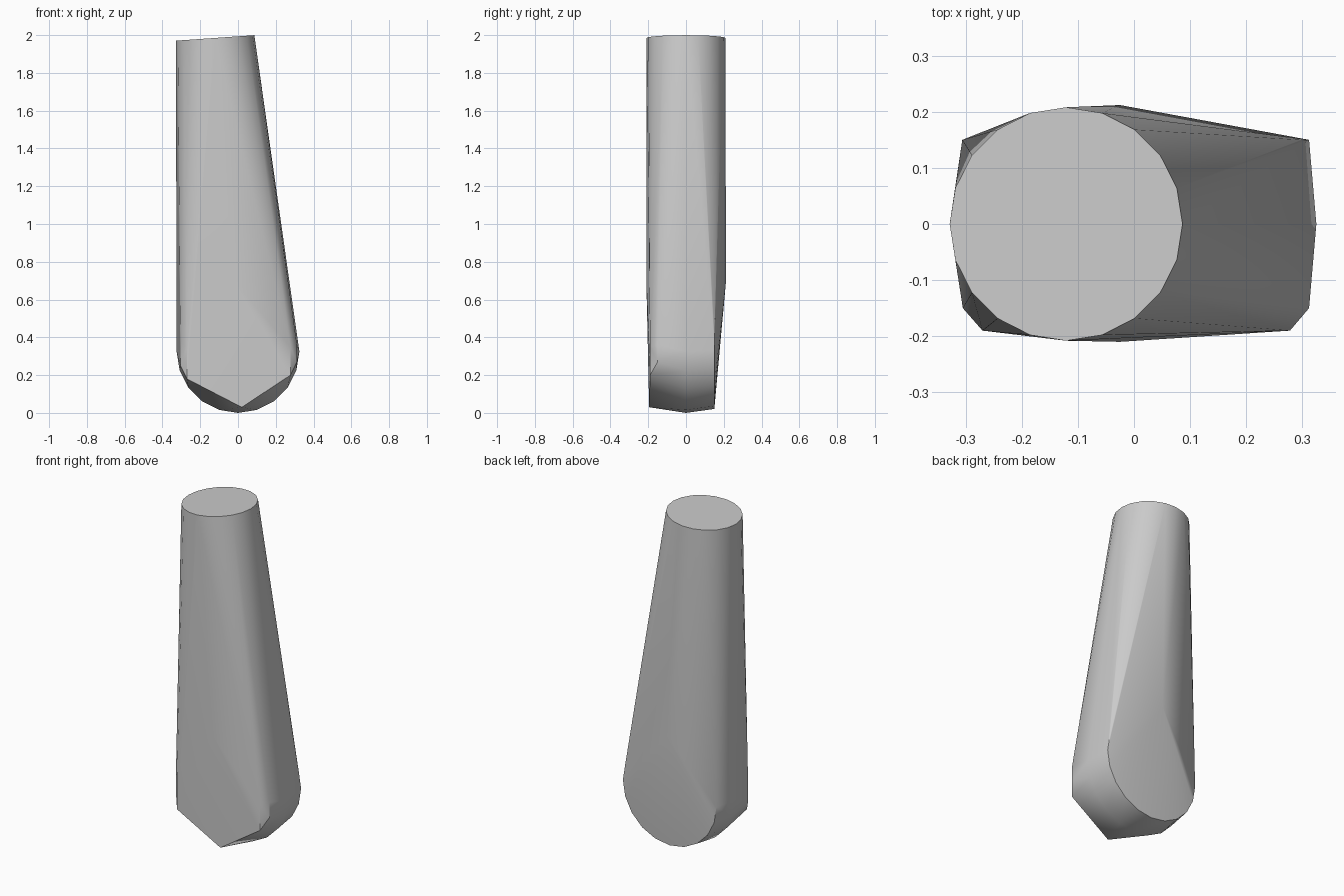
import bpy, bmesh, math
from mathutils import Vector

cube = bpy.data.objects.get("Cube")
if cube:
    bpy.data.objects.remove(cube, do_unlink=True)

SIDES = 20


def ring(centre, radius, axis_u, axis_v):
    """Points of a regular polygon spanned by two axes."""
    c, u, v = Vector(centre), Vector(axis_u), Vector(axis_v)
    steps = [2 * math.pi * i / SIDES for i in range(SIDES)]
    return [c + radius * (math.cos(a) * u + math.sin(a) * v) for a in steps]


X, Y, Z = (1, 0, 0), (0, 1, 0), (0, 0, 1)
tilt = math.radians(4)

# Slightly tilted round top end
points = ring((-0.121, 0, 1.985), 0.208, (math.cos(tilt), 0, math.sin(tilt)), Y)
# Rounded foot: widest in the middle, narrower at the back
points += ring((0, 0, 0.325), 0.325, X, Z)
points += ring((0.003, 0.15, 0.33), 0.309, X, Z)
# Shallow peaks on the back and front
points += [Vector((-0.025, 0.212, 0.7)), Vector((-0.025, -0.21, 0.7))]
# Pointed front of the foot
points += [Vector(p) for p in (
    (0.02, -0.195, 0.03),
    (-0.27, -0.19, 0.18), (0.278, -0.19, 0.2),
    (-0.27, -0.19, 0.35), (0.278, -0.19, 0.35),
    (-0.305, -0.15, 0.25), (0.312, -0.15, 0.27),
    (-0.305, -0.15, 0.38), (0.312, -0.15, 0.36))]

# Wrap one tight skin around all sections
bm = bmesh.new()
for p in points:
    bm.verts.new(p)
hull = bmesh.ops.convex_hull(bm, input=bm.verts[:])
loose = [v for v in bm.verts if not v.link_faces]
bmesh.ops.delete(bm, geom=loose, context='VERTS')
bmesh.ops.dissolve_limit(bm, angle_limit=math.radians(0.5),
                         verts=bm.verts[:], edges=bm.edges[:])
bmesh.ops.recalc_face_normals(bm, faces=bm.faces[:])
mesh = bpy.data.meshes.new("tapered_limb")
bm.to_mesh(mesh)
bm.free()
limb = bpy.data.objects.new("tapered_limb", mesh)
bpy.context.collection.objects.link(limb)

# Plain grey
grey = bpy.data.materials.new("plain_grey")
grey.use_nodes = True
colour = (0.6, 0.6, 0.6, 1)
grey.diffuse_color = colour
grey.node_tree.nodes["Principled BSDF"].inputs["Base Color"].default_value = colour
mesh.materials.append(grey)

# Smooth sides with crisp ends
bpy.ops.object.select_all(action='DESELECT')
limb.select_set(True)
bpy.context.view_layer.objects.active = limb
bpy.ops.object.shade_smooth_by_angle(angle=math.radians(30))
